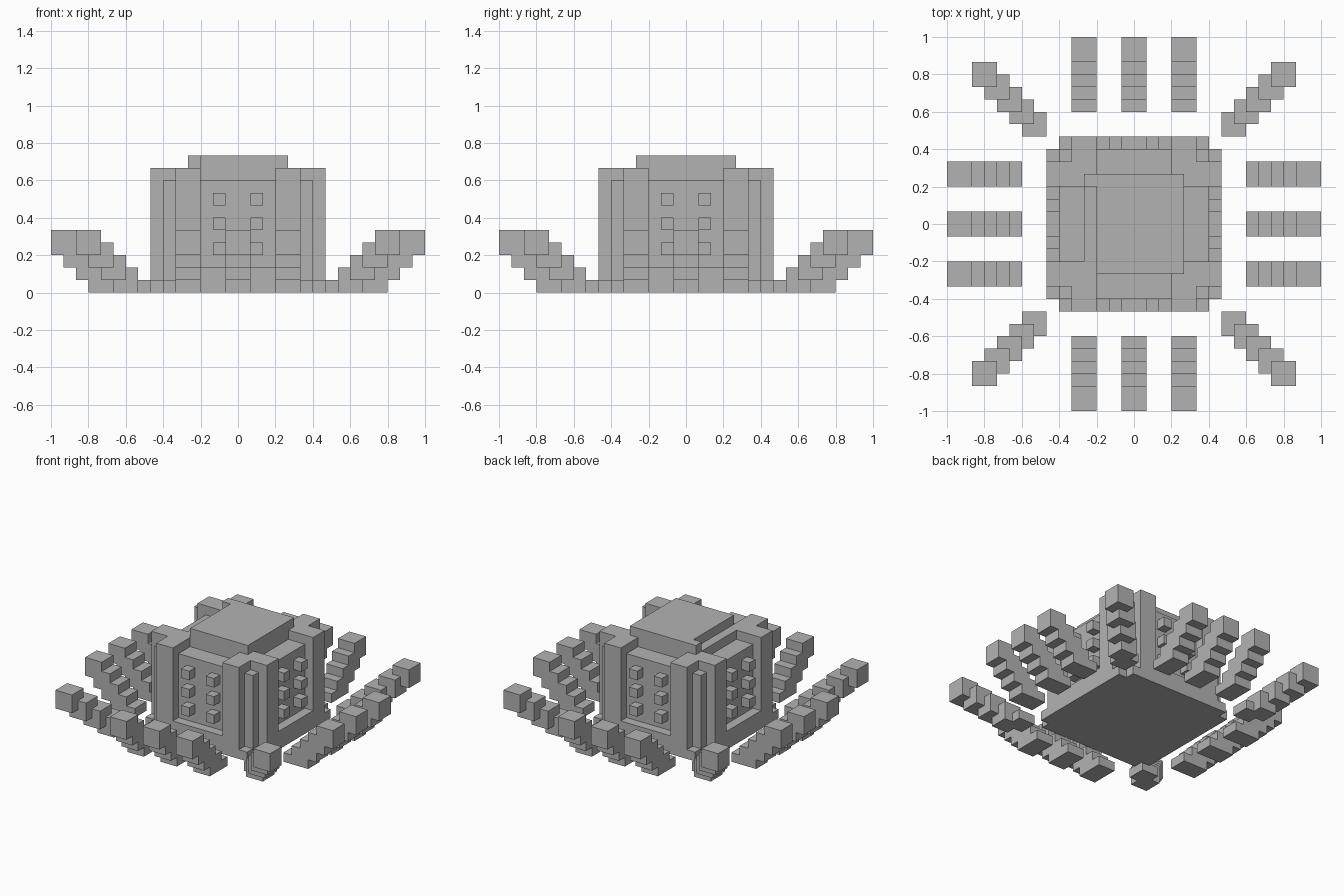
import bpy
import bmesh
import math
from mathutils import Matrix, Vector

U = 1 / 15  # one block
QUARTER = math.pi / 2

if "Cube" in bpy.data.objects:
    bpy.data.objects.remove(bpy.data.objects["Cube"], do_unlink=True)

grey = bpy.data.materials.new("plain_grey")
grey.use_nodes = True
colour = (0.45, 0.45, 0.45, 1)
grey.diffuse_color = colour
grey.node_tree.nodes["Principled BSDF"].inputs["Base Color"].default_value = colour


def add_prism(bm, outline, low, high):
    """Extrude a flat outline from low to high along z."""
    face = bm.faces.new([bm.verts.new((x, y, low)) for x, y in outline])
    top = bmesh.ops.extrude_face_region(bm, geom=[face])["geom"]
    verts = [v for v in top if isinstance(v, bmesh.types.BMVert)]
    bmesh.ops.translate(bm, verts=verts, vec=Vector((0, 0, high - low)))


def make(name, prisms, turn=0, tilt=None):
    """Make an object from (outline, low, high) prisms, turned in quarters."""
    bm = bmesh.new()
    for prism in prisms:
        add_prism(bm, *prism)
    if tilt:
        bm.transform(tilt)
    bm.transform(Matrix.Rotation(turn * QUARTER, 4, 'Z') @ Matrix.Scale(U, 4))
    bmesh.ops.recalc_face_normals(bm, faces=bm.faces)
    mesh = bpy.data.meshes.new(name)
    bm.to_mesh(mesh)
    bm.free()
    mesh.materials.append(grey)
    obj = bpy.data.objects.new(name, mesh)
    bpy.context.collection.objects.link(obj)
    return obj


def rect(x0, x1, y0, y1):
    return [(x0, y0), (x1, y0), (x1, y1), (x0, y1)]


def notched(a, b):
    """Square of half width b with its corners cut back to a."""
    corner = [(b, a), (a, a), (a, b)]
    points = []
    for _ in range(4):
        points += corner
        corner = [(-y, x) for x, y in corner]
    return points


# Main block and roof
make("base", [(notched(6, 7), 0, 1)])
make("body", [(rect(-6, 6, -6, 6), 1, 9)])
make("roof_step", [(notched(3, 4), 9, 10)])
make("roof_cap", [([(-3, -4), (4, -4), (4, 4), (-4, 4), (-4, 3), (-3, 3)], 10, 11)])

# Stepped side outline of a straight leg
leg = [(9, 0)]
for i in range(3):
    leg += [(12 + i, i), (12 + i, i + 1)]
leg += [(15, 3), (15, 5)]
for i in range(4, 0, -1):
    leg += [(9 + i, i + 1), (9 + i, i)]
leg.append((9, 1))
upright = Matrix.Rotation(QUARTER, 4, 'X')

for k, side in enumerate(("left", "back", "right", "front")):
    # Corner pillar, with two arms around the body corner
    ell = [(3, 3), (7, 3), (7, 5), (5, 5), (5, 7), (3, 7)]
    make(side + "_pillar", [(ell, 1, 10)], k)

    # Wall sill and six studs
    make(side + "_sill", [(rect(6, 7, -3, 3), 1, 2)], k)
    studs = [(rect(6, 7, y, y + 1), z, z + 1) for y in (-2, 1) for z in (3, 5, 7)]
    make(side + "_studs", studs, k)

    # Three straight legs
    for n, y in enumerate((-4, 0, 4)):
        make(f"{side}_leg_{n + 1}", [(leg, y - 1, y + 1)], k, upright)

    # Diagonal corner leg
    steps = []
    for i in range(5):
        a = 7 + i
        steps.append((rect(a, a + 2, a, a + 2), max(i - 1, 0), i + 1))
    make(side + "_corner_leg", steps, k)
